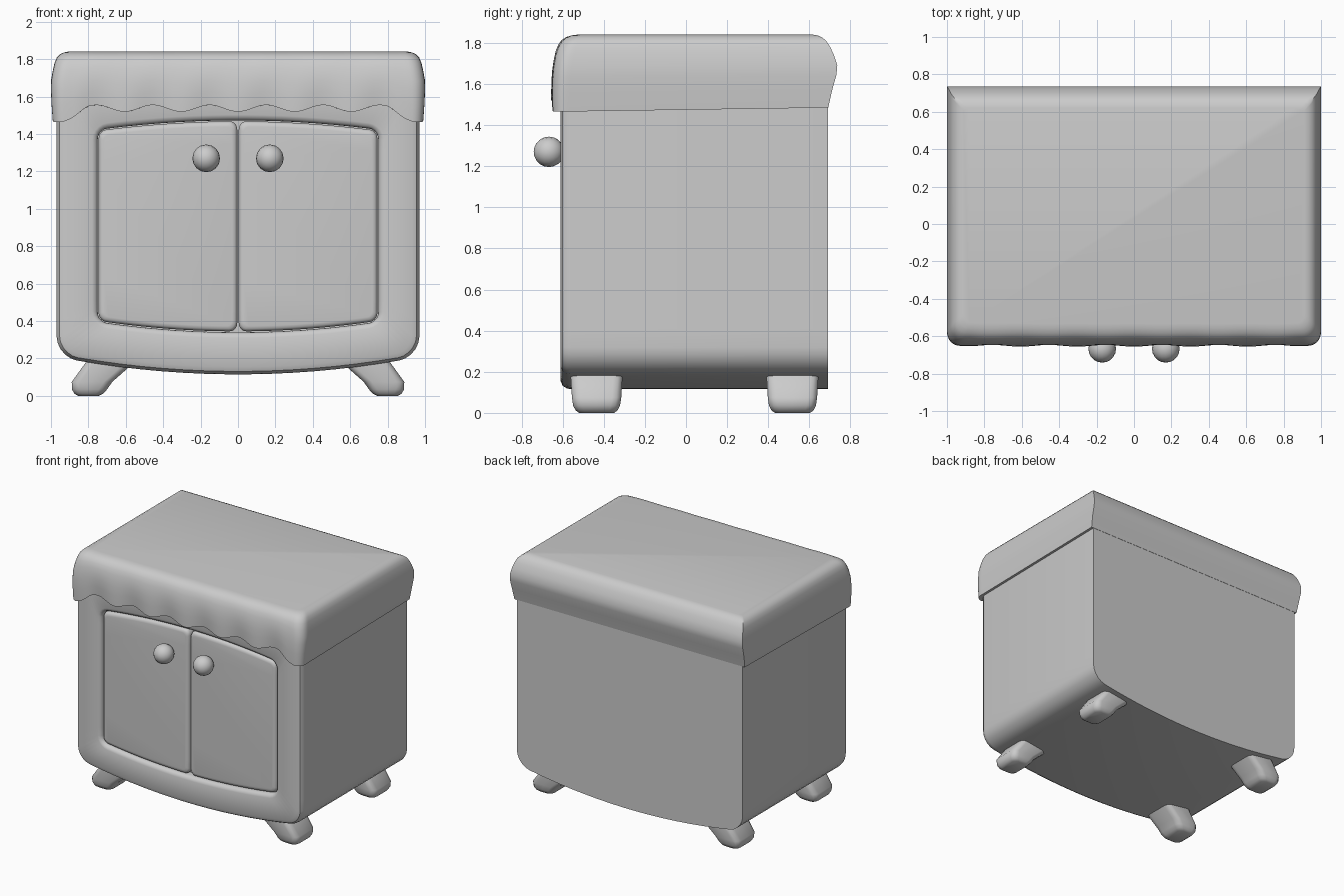
import bpy, bmesh
from math import sin, cos, pi, radians

if "Cube" in bpy.data.objects:
    bpy.data.objects.remove(bpy.data.objects["Cube"])


def rounded(x0, x1, v0, v1, radii, k=5, n=14, bot=0, top=0, half=1):
    """Rounded rectangle loop; bot/top bow the lower and upper edges."""
    if not isinstance(radii, (list, tuple)):
        radii = [radii] * 4
    corners = [(x1, v0, -1, 1), (x1, v1, -1, -1), (x0, v1, 1, -1), (x0, v0, 1, 1)]
    arcs = []
    for i, (cx, cv, sx, sv) in enumerate(corners):
        r = radii[i]
        a0 = -pi / 2 + i * pi / 2
        arcs.append([(cx + sx * r + r * cos(a0 + pi / 2 * j / k),
                      cv + sv * r + r * sin(a0 + pi / 2 * j / k)) for j in range(k + 1)])
    pts = []
    for i in range(4):
        pts += arcs[i]
        a, b = arcs[i][-1], arcs[(i + 1) % 4][0]
        for j in range(1, n + 1):
            t = j / (n + 1)
            pts.append((a[0] + (b[0] - a[0]) * t, a[1] + (b[1] - a[1]) * t))
    out = []
    for x, v in pts:
        t = (v - v0) / (v1 - v0)
        bow = 1 - (x / half) ** 2
        out.append((x, v + bow * (top * t + bot * (1 - t))))
    return out


def loft(name, loops, cap_start=True, cap_end=True, angle=35):
    """Skin matching loops of 3D points."""
    bm = bmesh.new()
    rings = [[bm.verts.new(p) for p in lp] for lp in loops]
    for a, b in zip(rings, rings[1:]):
        for i in range(len(a)):
            j = (i + 1) % len(a)
            bm.faces.new((a[i], a[j], b[j], b[i]))
    if cap_start:
        bm.faces.new(rings[0])
    if cap_end:
        bm.faces.new(rings[-1])
    bmesh.ops.remove_doubles(bm, verts=bm.verts, dist=1e-5)
    bmesh.ops.recalc_face_normals(bm, faces=bm.faces)
    me = bpy.data.meshes.new(name)
    bm.to_mesh(me)
    bm.free()
    ob = bpy.data.objects.new(name, me)
    bpy.context.collection.objects.link(ob)
    smooth(ob, angle)
    return ob


def smooth(ob, angle=35):
    bpy.ops.object.select_all(action='DESELECT')
    ob.select_set(True)
    bpy.context.view_layer.objects.active = ob
    bpy.ops.object.shade_smooth_by_angle(angle=radians(angle))


def at_y(loop, y):
    return [(x, y, z) for x, z in loop]


# Cabinet body with bowed bottom and recessed door opening
def body_loop(inset, y):
    return at_y(rounded(-.97 + inset, .97 - inset, .209 + inset, 1.76 - inset,
                        .11 - inset * .7, bot=-.094, half=.97), y)


def opening_loop(grow, y):
    return at_y(rounded(-.75 - grow, .75 + grow, .40 - grow, 1.42 + grow,
                        .05 + grow, bot=-.06, top=.053, half=.77), y)


loft("cabinet_body", [
    body_loop(0, .69), body_loop(0, -.56), body_loop(.004, -.58),
    body_loop(.016, -.60), body_loop(.04, -.61),
    opening_loop(.03, -.61), opening_loop(.012, -.603),
    opening_loop(.003, -.59), opening_loop(0, -.575), opening_loop(0, -.54)])


# Pair of doors and knobs
def door_loop(sx, inset, y):
    xs = sorted((sx * (.004 + inset), sx * (.745 - inset)))
    return at_y(rounded(xs[0], xs[1], .405 + inset, 1.415 - inset, .04 - inset * .5,
                        bot=-.06, top=.053, half=.77), y)


for sx, side in ((-1, "left"), (1, "right")):
    loft(side + "_door", [door_loop(sx, 0, -.53), door_loop(sx, 0, -.575),
                          door_loop(sx, .004, -.588), door_loop(sx, .013, -.597),
                          door_loop(sx, .028, -.60)])
    bpy.ops.mesh.primitive_uv_sphere_add(segments=16, ring_count=10, radius=.074,
                                         location=(sx * .17, -.667, 1.27),
                                         rotation=(pi / 2, 0, 0))
    knob = bpy.context.object
    knob.name = side + "_knob"
    smooth(knob, 60)


# Splayed stubby feet
foot_rings = [(0, .745, .855, .085, .03), (.012, .72, .875, .102, .04),
              (.035, .70, .888, .114, .045), (.075, .672, .889, .12, .045),
              (.17, .565, .82, .126, .045), (.22, .53, .785, .126, .045)]
for sx, side in ((-1, "left"), (1, "right")):
    for cy, end in ((-.435, "front"), (.518, "back")):
        loft(f"{end}_{side}_foot",
             [[(sx * x, y, z) for x, y in rounded(a, b, cy - h, cy + h, r, k=3, n=1)]
              for z, a, b, h, r in foot_rings], angle=50)


# Draped cloth cover: wavy front hem, straight side and back hems
def hem(x, y, front):
    z = 1.465 + .02 * (y + .65) / 1.34
    if not front:
        return z, 0
    t = min(1, max(0, (.95 - abs(x)) / .15))
    w = t * t * (3 - 2 * t)
    wave = cos(2 * pi * x / .303)
    return z + w * (1.537 - .018 * wave - z), w * wave


# drop fraction, half width, front y, back y, corner radius
levels = [(0, .91, -.53, .62, .04), (.012, .932, -.557, .642, .05),
          (.04, .952, -.583, .664, .06), (.09, .969, -.605, .684, .065),
          (.17, .981, -.622, .702, .07), (.28, .990, -.635, .72, .07),
          (.42, .999, -.644, .736, .07), (.55, 1.0, -.649, .732, .07),
          (.75, .997, -.651, .712, .065), (1, .99, -.648, .692, .06),
          (1, .962, -.605, .68, .04)]
cover = []
for s, hx, yf, yb, r in levels:
    ring = []
    for x, y in rounded(-hx, hx, yf, yb, [r, 0, 0, r], k=6, n=72):
        z, wave = hem(x, y, y < yf + .03)
        ring.append((x, y - .008 * wave * s * s, 1.84 - s * (1.84 - z)))
    cover.append(ring)
loft("cloth_cover", cover, cap_end=False, angle=40)
